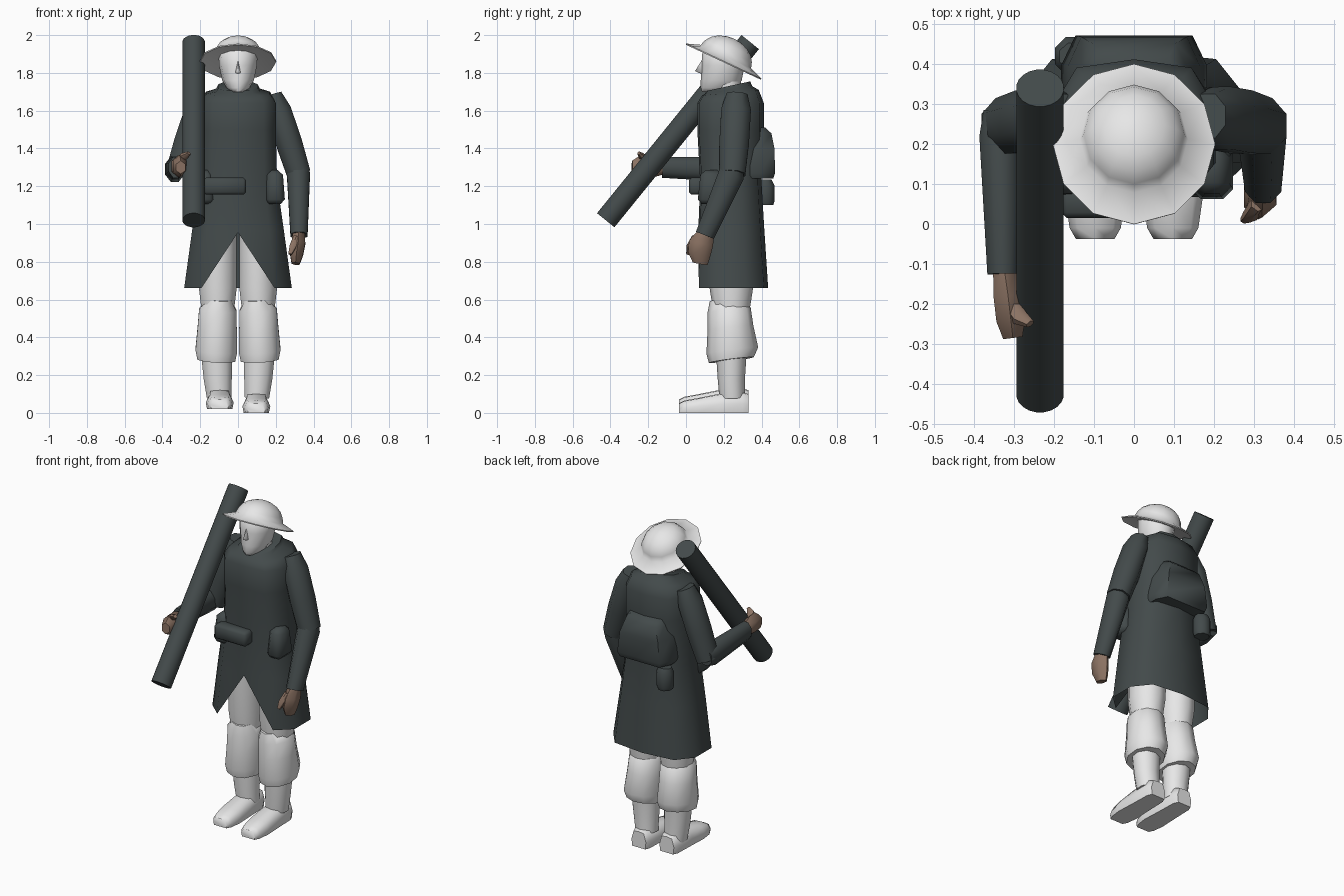
import bpy, bmesh, math
from mathutils import Vector, Matrix


def material(name, rgb):
    m = bpy.data.materials.new(name)
    m.diffuse_color = (*rgb, 1)
    return m


COAT = material("dark slate", (0.056, 0.069, 0.070))
PALE = material("pale grey", (0.80, 0.80, 0.80))
SKIN = material("brown skin", (0.26, 0.17, 0.125))


def finish(name, bm, mat, angle=40):
    bmesh.ops.recalc_face_normals(bm, faces=bm.faces[:])
    me = bpy.data.meshes.new(name)
    bm.to_mesh(me)
    bm.free()
    me.materials.append(mat)
    for p in me.polygons:
        p.use_smooth = True
    me.set_sharp_from_angle(angle=math.radians(angle))
    ob = bpy.data.objects.new(name, me)
    bpy.context.collection.objects.link(ob)
    return ob


def loft(bm, rings, cap_start=True, cap_end=True):
    loops = [[bm.verts.new(p) for p in r] for r in rings]
    n = len(loops[0])
    for a, b in zip(loops, loops[1:]):
        for i in range(n):
            j = (i + 1) % n
            bm.faces.new((a[i], a[j], b[j], b[i]))
    if cap_start:
        bm.faces.new(loops[0])
    if cap_end:
        bm.faces.new(loops[-1])
    return loops


def limb(name, pts, mat, n=8, angle=55):
    """Tube through (centre, sideways radius, other radius) stations."""
    d = (Vector(pts[-1][0]) - Vector(pts[0][0])).normalized()
    u = (Vector((1, 0, 0)) - d * d.x).normalized()
    v = d.cross(u)
    rings = []
    for c, ru, rv in pts:
        rings.append([Vector(c) + u * ru * math.cos(t) + v * rv * math.sin(t)
                      for t in [2 * math.pi * (i + 0.5) / n for i in range(n)]])
    bm = bmesh.new()
    loft(bm, rings)
    return finish(name, bm, mat, angle)


def block(name, centre, size, mat, bevel, taper=1.0):
    """Bevelled box, its top scaled by taper."""
    bm = bmesh.new()
    bmesh.ops.create_cube(bm, size=1)
    for v in bm.verts:
        k = taper if v.co.z > 0 else 1
        v.co = Vector((v.co.x * size[0] * k, v.co.y * size[1] * k, v.co.z * size[2])) + Vector(centre)
    bmesh.ops.bevel(bm, geom=bm.edges[:], offset=bevel, segments=1, affect='EDGES')
    return finish(name, bm, mat, 60)


# Coat: lofted rounded outline, open at the hem, split at the front
HALF = [(0, -1), (0.68, -0.95), (1, -0.5), (1, 0.35), (0.72, 0.88), (0, 1)]
OUTLINE = HALF + [(-x, y) for x, y in HALF[-2:0:-1]]


def body_ring(z, w, yf, yb, tilt=0):
    c, h = (yf + yb) / 2, (yb - yf) / 2
    return [(x * w, c + y * h, z + tilt * y) for x, y in OUTLINE]


bm = bmesh.new()
loops = loft(bm, [
    body_ring(0.66, 0.285, 0.06, 0.435),
    body_ring(0.965, 0.243, 0.065, 0.415),
    body_ring(1.22, 0.207, 0.075, 0.40),
    body_ring(1.50, 0.200, 0.06, 0.412),
    body_ring(1.64, 0.200, 0.06, 0.412),
    body_ring(1.695, 0.170, 0.085, 0.385, 0.015),
    body_ring(1.71, 0.115, 0.10, 0.35, 0.02),
    body_ring(1.73, 0.105, 0.11, 0.34, 0.025)], cap_start=False)
loops[0][0].co.z = 0.955
finish("coat", bm, COAT, 60)

# Arms: both upper arms mirror, forearms differ in pose
for s, side in ((1, "left"), (-1, "right")):
    limb(side + "_upper_arm", [((s * 0.185, 0.27, 1.685), 0.05, 0.06),
                               ((s * 0.215, 0.265, 1.60), 0.072, 0.085),
                               ((s * 0.27, 0.255, 1.43), 0.075, 0.085),
                               ((s * 0.322, 0.245, 1.265), 0.068, 0.075)], COAT)
    # Hip pouches
    block(side + "_hip_pouch", (0.195 if s > 0 else -0.175, 0.135, 1.195), (0.11, 0.15, 0.18),
          COAT, 0.025, 0.75)
    # Breeches, calves and shoes
    x, lift = s * 0.107, 0.02 if s < 0 else 0
    limb(side + "_thigh", [((x, 0.24, 0.98), 0.105, 0.13), ((x, 0.24, 0.66), 0.105, 0.115),
                           ((x, 0.24, 0.50), 0.085, 0.09)], PALE, 10)
    # knee opening of the breeches rises at the front
    limb(side + "_breeches", [((x - s * 0.01, 0.20, 0.60), 0.065, 0.075),
                              ((x, 0.228, 0.545), 0.104, 0.115),
                              ((x + s * 0.003, 0.235, 0.45), 0.109, 0.122),
                              ((x + s * 0.008, 0.245, 0.33), 0.116, 0.138),
                              ((x + s * 0.008, 0.24, 0.28), 0.105, 0.12)], PALE, 10)
    limb(side + "_calf", [((x + s * 0.005, 0.24, 0.30), 0.086, 0.08), ((x, 0.24, 0.18), 0.078, 0.072),
                          ((s * 0.10, 0.245, 0.08), 0.068, 0.068)], PALE, 10)
    bm = bmesh.new()
    rings = []
    for y, w, h in ((-0.038, 0.048, 0.05), (-0.01, 0.064, 0.065), (0.06, 0.074, 0.078),
                    (0.17, 0.068, 0.10), (0.30, 0.064, 0.11), (0.33, 0.05, 0.10)):
        rings.append([(s * 0.097 + a * w, y, lift + b * h) for a, b in
                      ((-0.9, 0), (0.9, 0), (1, 0.45), (0.7, 0.95), (0, 1), (-0.7, 0.95), (-1, 0.45))])
    loft(bm, rings)
    finish(side + "_shoe", bm, PALE, 60)

limb("left_forearm", [((0.318, 0.25, 1.32), 0.055, 0.06), ((0.32, 0.24, 1.26), 0.066, 0.075),
                      ((0.323, 0.10, 0.94), 0.049, 0.055)], COAT)
limb("right_forearm", [((-0.335, 0.285, 1.29), 0.045, 0.055), ((-0.335, 0.22, 1.29), 0.056, 0.072),
                       ((-0.328, -0.125, 1.30), 0.042, 0.06)], COAT)

# Hands
limb("left_hand", [((0.322, 0.105, 0.96), 0.036, 0.042), ((0.32, 0.08, 0.90), 0.042, 0.065),
                   ((0.31, 0.07, 0.84), 0.04, 0.06), ((0.305, 0.075, 0.79), 0.025, 0.04)], SKIN, 6)
limb("left_thumb", [((0.31, 0.05, 0.93), 0.02, 0.02), ((0.29, 0.02, 0.88), 0.02, 0.018),
                    ((0.275, 0.01, 0.84), 0.01, 0.01)], SKIN, 6)
limb("right_hand", [((-0.325, -0.11, 1.30), 0.032, 0.035), ((-0.315, -0.18, 1.305), 0.042, 0.06),
                    ((-0.308, -0.24, 1.305), 0.042, 0.06), ((-0.303, -0.285, 1.30), 0.028, 0.035)], SKIN, 6)
limb("right_thumb", [((-0.31, -0.20, 1.33), 0.022, 0.02), ((-0.285, -0.235, 1.36), 0.022, 0.018),
                     ((-0.26, -0.25, 1.375), 0.012, 0.01)], SKIN, 6)

# Launch tube carried on the shoulder
limb("shoulder_tube", [((-0.235, -0.425, 1.02), 0.06, 0.06),
                       ((-0.235, 0.34, 1.963), 0.06, 0.06)], COAT, 20)

# Pack, rolled bottle and belt pouch
bm = bmesh.new()
loft(bm, [[(-w, 0.34, z0), (w, 0.34, z0), (w, 0.395, z0), (w * 0.8, yb, z0),
           (-w * 0.8, yb, z0), (-w, 0.395, z0)]
          for z0, w, yb in ((1.24, 0.17, 0.462), (1.27, 0.183, 0.472),
                            (1.40, 0.165, 0.468), (1.48, 0.13, 0.452), (1.51, 0.11, 0.42))])
finish("back_pack", bm, COAT, 60)
limb("water_bottle", [((-0.15, 0.42, 1.10), 0.045, 0.045), ((-0.15, 0.42, 1.12), 0.052, 0.052),
                      ((-0.15, 0.42, 1.205), 0.052, 0.052), ((-0.15, 0.42, 1.235), 0.04, 0.035)], COAT, 8)
block("belt_pouch", (-0.07, 0.06, 1.20), (0.225, 0.09, 0.09), COAT, 0.014)

# Head with nose
bm = bmesh.new()
rings = []
for z, w, yf, yb in ((1.70, 0.04, 0.085, 0.24), (1.72, 0.06, 0.078, 0.27), (1.76, 0.084, 0.078, 0.295),
                     (1.84, 0.101, 0.082, 0.31), (1.90, 0.103, 0.085, 0.31), (1.95, 0.07, 0.13, 0.28)):
    c, h = (yf + yb) / 2, (yb - yf) / 2
    rings.append([(w * math.sin(math.pi * i / 6), c - h * math.cos(math.pi * i / 6), z) for i in range(12)])
loft(bm, rings)
finish("head", bm, PALE, 60)
bm = bmesh.new()
b = [bm.verts.new(p) for p in ((0, 0.085, 1.87), (-0.016, 0.09, 1.80), (0, 0.048, 1.81),
                               (0.016, 0.09, 1.80), (0, 0.09, 1.79))]
for f in ((0, 1, 2), (0, 2, 3), (1, 4, 2), (2, 4, 3), (0, 3, 4, 1)):
    bm.faces.new([b[i] for i in f])
finish("nose", bm, PALE, 85)

# Neck
limb("neck", [((0, 0.22, 1.66), 0.07, 0.07), ((0, 0.22, 1.76), 0.07, 0.07)], PALE, 10)

# Wide-brimmed helmet: lathed profile, tilted backwards
profile = [(0.135, 0.010), (0.219, -0.006), (0.221, 0.0), (0.147, 0.027)]
profile += [(0.144 * math.cos(t), 0.025 + 0.106 * math.sin(t))
            for t in [math.radians(a) for a in (18, 36, 54, 72, 86)]]
pose = Matrix.Translation((0, 0.2, 1.862)) @ Matrix.Rotation(math.radians(-25), 4, 'X')
bm = bmesh.new()
loft(bm, [[pose @ Vector((r * 0.92 * math.sin(math.pi * i / 6), r * math.cos(math.pi * i / 6), h))
           for i in range(12)] for r, h in profile])
finish("helmet", bm, PALE, 60)
